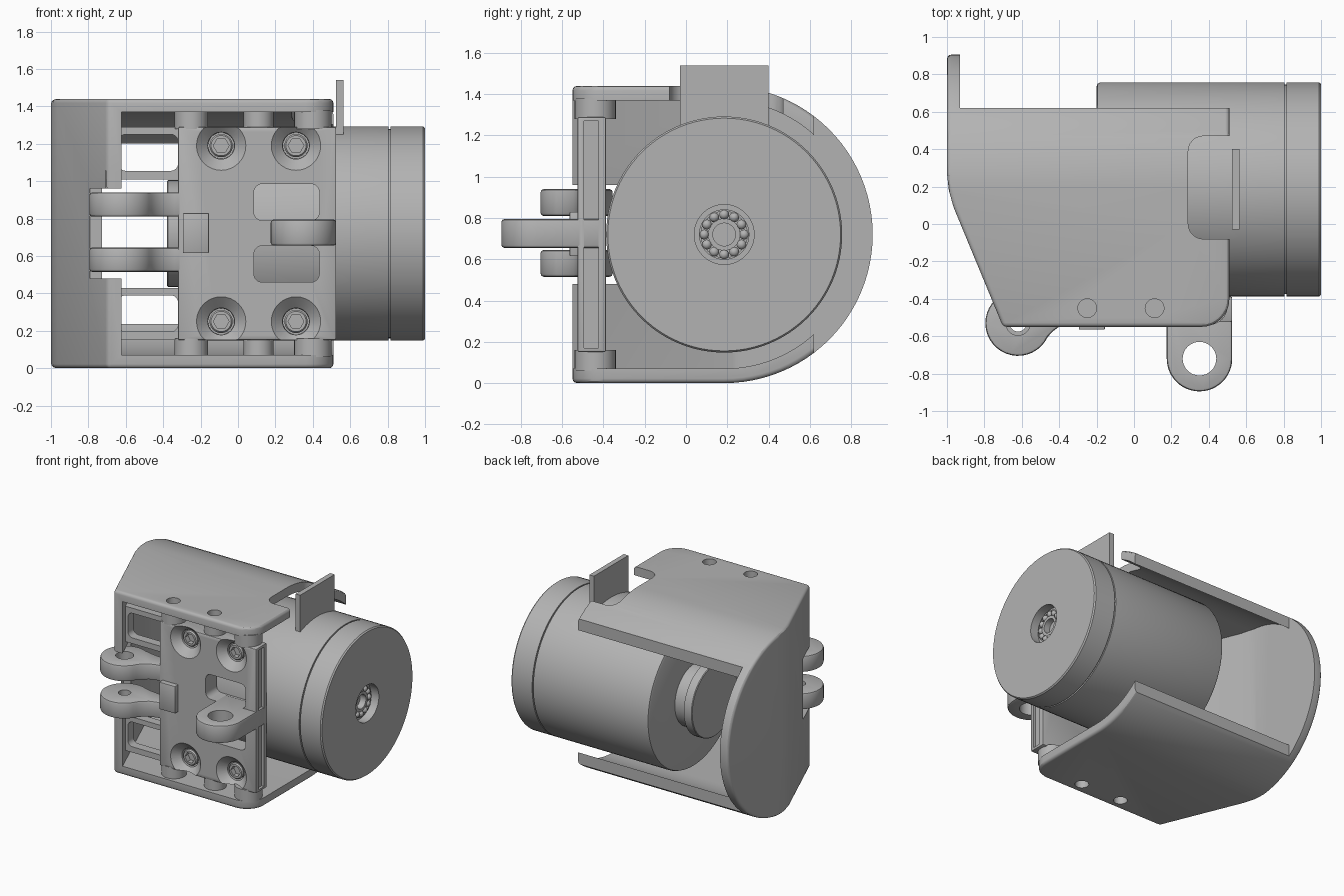
import bpy, bmesh
from math import sin, cos, pi, radians
from mathutils import Vector

old = bpy.data.objects.get("Cube")
if old:
    bpy.data.objects.remove(old, do_unlink=True)

grey = bpy.data.materials.new("plain grey")
grey.use_nodes = True
grey.diffuse_color = (0.45, 0.45, 0.45, 1)
grey.node_tree.nodes["Principled BSDF"].inputs["Base Color"].default_value = (0.45, 0.45, 0.45, 1)

CY, CZ = 0.185, 0.72          # motor axis


def place(axis, t, u, v):
    # t runs along the axis; u, v are the other two in x, y, z order
    return {"x": (t, u, v), "y": (u, t, v), "z": (u, v, t)}[axis]


def finish(name, bm):
    bmesh.ops.recalc_face_normals(bm, faces=bm.faces)
    me = bpy.data.meshes.new(name)
    bm.to_mesh(me)
    bm.free()
    me.materials.append(grey)
    ob = bpy.data.objects.new(name, me)
    bpy.context.scene.collection.objects.link(ob)
    return ob


def prism(name, axis, pts, a, b):
    bm = bmesh.new()
    lo = [bm.verts.new(place(axis, a, *p)) for p in pts]
    hi = [bm.verts.new(place(axis, b, *p)) for p in pts]
    bm.faces.new(lo)
    bm.faces.new(hi)
    n = len(pts)
    for i in range(n):
        j = (i + 1) % n
        bm.faces.new((lo[i], lo[j], hi[j], hi[i]))
    return finish(name, bm)


def lathe(name, axis, centre, profile, n=32):
    bm = bmesh.new()
    rings = [[bm.verts.new(place(axis, t, centre[0] + r * cos(2 * pi * i / n),
                                 centre[1] + r * sin(2 * pi * i / n)))
              for i in range(n)] for t, r in profile]
    for p, q in zip(rings, rings[1:]):
        for i in range(n):
            j = (i + 1) % n
            bm.faces.new((p[i], p[j], q[j], q[i]))
    bm.faces.new(rings[0])
    bm.faces.new(rings[-1])
    return finish(name, bm)


def cyl(name, axis, centre, r, a, b, n=32):
    return lathe(name, axis, centre, [(a, r), (b, r)], n)


def arc(cx, cy, r, a0, a1, n=12):
    return [(cx + r * cos(radians(a0 + (a1 - a0) * i / n)),
             cy + r * sin(radians(a0 + (a1 - a0) * i / n))) for i in range(n + 1)]


def rrect(x0, x1, y0, y1, r):
    return (arc(x1 - r, y1 - r, r, 0, 90, 6) + arc(x0 + r, y1 - r, r, 90, 180, 6)
            + arc(x0 + r, y0 + r, r, 180, 270, 6) + arc(x1 - r, y0 + r, r, 270, 360, 6))


def box(name, x0, x1, y0, y1, z0, z1):
    return prism(name, "z", [(x0, y0), (x1, y0), (x1, y1), (x0, y1)], z0, z1)


def bake(ob):
    dg = bpy.context.evaluated_depsgraph_get()
    me = bpy.data.meshes.new_from_object(ob.evaluated_get(dg))
    ob.modifiers.clear()
    ob.data = me
    return ob


def boolean(ob, tool, op="DIFFERENCE"):
    m = ob.modifiers.new("bool", "BOOLEAN")
    m.operation, m.object, m.solver = op, tool, "EXACT"
    bake(ob)
    bpy.data.objects.remove(tool, do_unlink=True)
    return ob


def bevel(ob, width, segments=3):
    m = ob.modifiers.new("bevel", "BEVEL")
    m.width, m.segments = width, segments
    m.limit_method, m.angle_limit = "ANGLE", radians(35)
    return bake(ob)


# housing: D-shaped shell with a slanted end wall, open at front and back
def d_shape(r, front):
    return [(front, CZ - r)] + arc(CY, CZ, r, -90, 90, 48) + [(front, CZ + r)]


plan = [(-1, 1), (-1, 0.27), (-0.99, 0.18), (-0.965, 0.09), (-0.7, -0.55)]
plan += arc(0.36, -0.4, 0.15, -90, 0, 8) + [(0.51, 1)]
housing = prism("housing", "x", d_shape(0.72, -0.55), -1.2, 0.8)
boolean(housing, prism("plan_tool", "z", plan, -0.2, 1.7), "INTERSECT")
bevel(housing, 0.022)
cavity = prism("cavity", "x", d_shape(0.65, -0.8), -1.1, 0.9)
inner = [(-0.93, 1.2), (-0.93, 0.24), (-0.9, 0.12), (-0.62, -0.56), (-0.62, -0.9), (0.8, -0.9), (0.8, 1.2)]
boolean(cavity, prism("inner_tool", "z", inner, -0.3, 1.8), "INTERSECT")
boolean(housing, cavity)
boolean(housing, box("back_cut", -0.93, 0.9, 0.62, 1.3, -0.3, 1.8))
boolean(housing, box("clevis_notch", -0.79, -0.5, -0.8, -0.3, 0.48, 0.96))
boolean(housing, prism("top_notch", "z", rrect(0.29, 0.8, -0.08, 0.47, 0.08), 1, 1.8))
for x in (-0.25, 0.11):
    boolean(housing, cyl("screw_hole", "z", (x, -0.45), 0.05, -0.3, 1.8))

# spacers between the housing walls and the front plate
for x, r in ((-0.25, 0.09), (0.11, 0.08), (0.4, 0.1)):
    for a, b, label in ((0.06, 0.16, "lower"), (1.28, 1.38, "upper")):
        spacer = cyl(label + "_spacer", "z", (x, -0.44), r, a, b)
        if x < 0.3:
            boolean(spacer, cyl("bore", "z", (x, -0.45), 0.05, a - 0.1 if a < 1 else a + 0.04,
                                b - 0.04 if a < 1 else b + 0.1))

# front plate with countersunk screws and two pockets
plate = bevel(box("front_plate", -0.32, 0.525, -0.525, -0.388, 0.15, 1.29), 0.008, 2)
boolean(plate, box("edge_groove", 0.505, 0.6, -0.495, -0.425, 0.17, 1.27))
for z0 in (0.46, 0.79):
    boolean(plate, prism("pocket", "y", rrect(0.085, 0.435, z0, z0 + 0.195, 0.045), -0.7, -0.2))
for x in (-0.09, 0.31):
    for z in (0.25, 1.19):
        boolean(plate, lathe("sink", "y", (x, z), [(-0.6, 0.135), (-0.525, 0.132),
                                                   (-0.47, 0.072), (-0.41, 0.07)]))
        head = lathe("plate_screw", "y", (x, z), [(-0.475, 0.054), (-0.465, 0.062), (-0.395, 0.062)])
        boolean(head, cyl("socket", "y", (x, z), 0.042, -0.6, -0.435, 6))

# window frames joining the plate to the slanted wall
for z0, label in ((0.15, "lower"), (1.01, "upper")):
    frame = box(label + "_window_frame", -0.69, -0.31, -0.46, -0.39, z0, z0 + 0.28)
    boolean(frame, prism("window", "y", rrect(-0.64, -0.32, z0 + 0.045, z0 + 0.24, 0.04), -0.7, -0.2))

# small raised pad on the plate
bevel(box("raised_pad", -0.295, -0.155, -0.565, -0.5, 0.615, 0.83), 0.006, 2)

# pair of clevis lugs on one side, single lug on the other
lug = arc(-0.62, -0.53, 0.175, 65, 335, 28)
lug += [(-0.435, -0.575), (-0.395, -0.545), (-0.34, -0.527), (-0.25, -0.52),
        (-0.25, -0.395), (-0.42, -0.395), (-0.49, -0.385)]
for z0, z1, r, label in ((0.515, 0.645, 0.045, "lower"), (0.81, 0.94, 0.065, "upper")):
    ear = bevel(prism(label + "_clevis_lug", "z", lug, z0, z1), 0.015, 2)
    boolean(ear, cyl("pin_hole", "z", (-0.62, -0.53), r, 0, 1.5))
tongue = arc(0.35, -0.72, 0.175, 180, 360, 24) + [(0.525, -0.4), (0.175, -0.4)]
single = bevel(prism("single_lug", "z", tongue, 0.655, 0.795), 0.015, 2)
boolean(single, cyl("pin_hole", "z", (0.35, -0.72), 0.09, 0, 1.5))

# motor can with a seam, an open bearing seat and a rear hub
R = 0.572
lathe("motor", "x", (CY, CZ), [(-0.2, 0.2), (-0.2, R - 0.02), (-0.194, R - 0.006), (-0.18, R),
                               (0.805, R), (0.805, R - 0.012), (0.815, R - 0.012), (0.815, R),
                               (0.99, R), (1, R - 0.008), (1, 0.145), (0.93, 0.145),
                               (0.93, 0.122), (0.95, 0.122), (0.95, 0.112), (0.91, 0.112),
                               (0.91, 0.078), (0.95, 0.078), (0.95, 0.055), (0.9, 0.055)], 96)
lathe("rear_hub", "x", (CY, CZ), [(-0.19, 0.24), (-0.31, 0.24), (-0.31, 0.285),
                                  (-0.375, 0.285), (-0.38, 0.28)], 48)
bm = bmesh.new()
for i in range(12):
    a = 2 * pi * i / 12
    ball = bmesh.ops.create_uvsphere(bm, u_segments=12, v_segments=8, radius=0.024)
    bmesh.ops.translate(bm, verts=ball["verts"],
                        vec=Vector((0.94, CY + 0.097 * cos(a), CZ + 0.097 * sin(a))))
finish("bearing_balls", bm)

# thin connector board standing on the motor
box("connector_board", 0.525, 0.565, -0.03, 0.4, 1.2, 1.54)

# smooth curved faces, keep edges sharp
for ob in bpy.context.scene.objects:
    if ob.type == "MESH":
        ob.data.shade_smooth()
        ob.data.set_sharp_from_angle(angle=radians(30))
